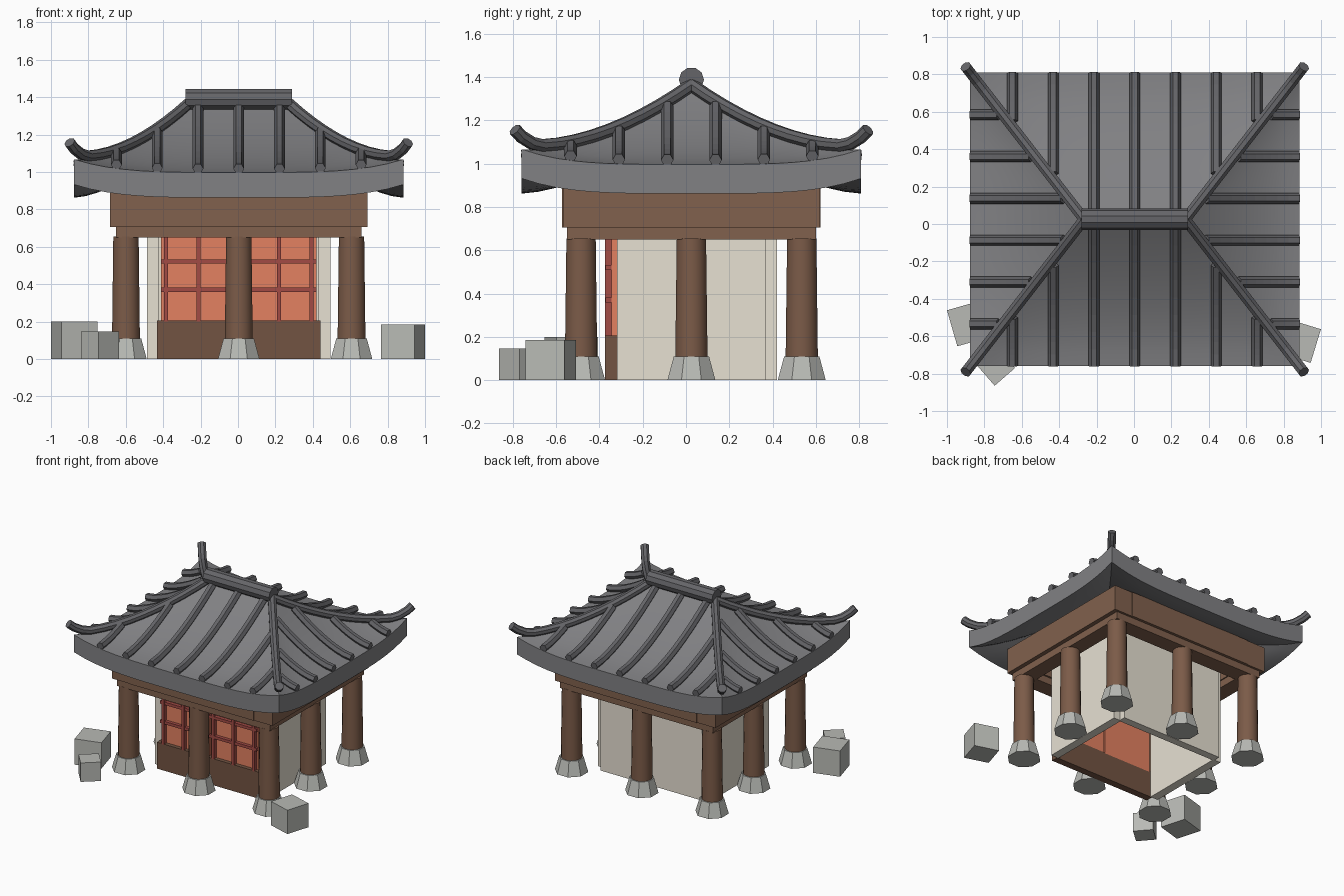
import bpy, bmesh
from math import cos, sin, pi, radians
from mathutils import Vector

if "Cube" in bpy.data.objects:
    bpy.data.objects.remove(bpy.data.objects["Cube"])

XC, YC = 0.004, 0.025            # building centre
RX, EX, EY = 0.27, 0.88, 0.785   # ridge half length, eave half sizes


def material(name, rgb):
    m = bpy.data.materials.new(name)
    m.diffuse_color = (*rgb, 1)
    m.use_nodes = True
    m.node_tree.nodes["Principled BSDF"].inputs["Base Color"].default_value = m.diffuse_color
    return m


TILE = material("roof_grey", (0.22, 0.22, 0.23))
RIB = material("rib_grey", (0.13, 0.13, 0.14))
WOOD = material("wood", (0.22, 0.12, 0.075))
COLUMN = material("column_wood", (0.20, 0.105, 0.065))
DARK = material("dark_wood", (0.17, 0.088, 0.055))
CREAM = material("plaster", (0.80, 0.75, 0.65))
PAPER = material("orange_paper", (0.77, 0.22, 0.12))
RED = material("red_lattice", (0.36, 0.07, 0.06))
STONE = material("stone", (0.48, 0.49, 0.46))


def finish(bm, name, mat, smooth=False):
    bmesh.ops.recalc_face_normals(bm, faces=bm.faces[:])
    me = bpy.data.meshes.new(name)
    bm.to_mesh(me)
    bm.free()
    me.materials.append(mat)
    ob = bpy.data.objects.new(name, me)
    bpy.context.collection.objects.link(ob)
    if smooth:
        bpy.ops.object.select_all(action='DESELECT')
        ob.select_set(True)
        bpy.context.view_layer.objects.active = ob
        bpy.ops.object.shade_smooth_by_angle(angle=radians(35))
    return ob


def box(name, x, y, z, mat, rot=0, centre=(XC, YC)):
    """Box from (min, max) ranges, turned about its own centre."""
    bm = bmesh.new()
    bmesh.ops.create_cube(bm, size=1)
    for v in bm.verts:
        v.co = Vector(((x[1] - x[0]) * v.co.x, (y[1] - y[0]) * v.co.y, (z[1] - z[0]) * v.co.z))
    ob = finish(bm, name, mat)
    ob.location = (sum(x) / 2 + centre[0], sum(y) / 2 + centre[1], sum(z) / 2)
    ob.rotation_euler.z = radians(rot)
    return ob


def cone(name, x, y, z0, z1, r0, r1, n, mat, smooth=False):
    bm = bmesh.new()
    bmesh.ops.create_cone(bm, cap_ends=True, segments=n, radius1=r0, radius2=r1, depth=z1 - z0)
    ob = finish(bm, name, mat, smooth)
    ob.location = (x + XC, y + YC, (z0 + z1) / 2)
    ob.rotation_euler.z = pi / n
    return ob


def tube(name, path, r, n, mat):
    """Sweep an n-gon along a path, closed at both ends."""
    bm = bmesh.new()
    path = [Vector(p) + Vector((XC, YC, 0)) for p in path]
    rings = []
    for i, p in enumerate(path):
        t = (path[min(i + 1, len(path) - 1)] - path[max(i - 1, 0)]).normalized()
        side = t.cross(Vector((0, 0, 1))).normalized()
        up = side.cross(t)
        rings.append([bm.verts.new(p + r * (cos(a) * up + sin(a) * side))
                      for a in [2 * pi * (k + 0.5) / n for k in range(n)]])
    for a, b in zip(rings, rings[1:]):
        for k in range(n):
            bm.faces.new((a[k], a[(k + 1) % n], b[(k + 1) % n], b[k]))
    bm.faces.new(rings[0])
    bm.faces.new(rings[-1])
    return finish(bm, name, mat)


def roof_point(side, s, t, lift=0):
    """side 0/1 = front/back, 2/3 = right/left; s across, t down from ridge to eave."""
    sign = -1 if side in (0, 3) else 1
    hx, hy = RX + (EX - RX) * t, EY * t
    z = 0.997 + 0.345 * max(0, 1 - t) ** 1.6 + 0.07 * t * t * abs(s) ** 4 + lift
    return Vector((s * hx, sign * hy, z)) if side < 2 else Vector((sign * hx, s * hy, z))


# columns on stone bases
for x in (-0.603, 0, 0.603):
    for y in (-0.51, 0, 0.51):
        if x or y:
            cone("column_base", x, y, 0, 0.11, 0.12, 0.088, 8, STONE)
            cone("column", x, y, 0.1, 0.655, 0.076, 0.069, 16, COLUMN, True)

# beams: lower and upper rings
for s in (-1, 1):
    def span(c, w):
        return (s * c - w / 2, s * c + w / 2)
    box("lower_beam", (-0.55, 0.55), span(0.513, 0.125), (0.65, 0.71), WOOD)
    box("lower_side_beam", span(0.596, 0.12), (-0.575, 0.575), (0.65, 0.71), WOOD)
    box("upper_beam", (-0.53, 0.53), span(0.517, 0.16), (0.705, 0.9), WOOD)
    box("upper_side_beam", span(0.608, 0.16), (-0.592, 0.592), (0.705, 0.9), WOOD)
    # side walls
    box("side_wall", span(0.458, 0.065), (-0.345, 0.345), (0, 0.85), CREAM)
    # window panels with lattice
    box("window_panel", span(0.21, 0.41), (-0.37, -0.345), (0.2, 0.72), PAPER)
    for x in (0.04, 0.215, 0.388):
        box("lattice_upright", span(x, 0.022), (-0.40, -0.37), (0.2, 0.72), RED)
    for z in (0.37, 0.52):
        box("lattice_rail", span(0.21, 0.41), (-0.396, -0.37), (z - 0.011, z + 0.011), RED)
box("back_wall", (-0.437, 0.437), (0.335, 0.395), (0, 0.85), CREAM)
box("door_base", (-0.437, 0.437), (-0.4, -0.345), (0, 0.205), DARK)
box("wall_above_windows", (-0.437, 0.437), (-0.395, -0.345), (0.72, 0.85), CREAM)

# roof shell: four curved slopes, thickened straight down
bm = bmesh.new()
NS, NT = 20, 10
for side in range(4):
    grid = [[bm.verts.new(roof_point(side, -1 + 2 * i / NS, j / NT) + Vector((XC, YC, 0)))
             for i in range(NS + 1)] for j in range(NT + 1)]
    for j in range(NT):
        for i in range(NS):
            bm.faces.new((grid[j][i], grid[j][i + 1], grid[j + 1][i + 1], grid[j + 1][i]))
bmesh.ops.remove_doubles(bm, verts=bm.verts[:], dist=1e-4)
bmesh.ops.recalc_face_normals(bm, faces=bm.faces[:])
res = bmesh.ops.extrude_face_region(bm, geom=bm.faces[:], use_keep_orig=True)
bmesh.ops.translate(bm, vec=(0, 0, -0.135),
                    verts=[g for g in res["geom"] if isinstance(g, bmesh.types.BMVert)])
finish(bm, "roof", TILE, True)

# tile ribs on every slope, starting just below the hips
for side in range(4):
    offsets = [0.218 * k for k in range(-3, 4)] if side < 2 else [0.2235 * (k + 0.5) for k in range(-3, 3)]
    for o in offsets:
        t0 = max(0, (abs(o) - RX) / (EX - RX)) if side < 2 else abs(o) / EY
        t0 += 0.04
        path = []
        for k in range(9):
            t = t0 + (1 - t0) * k / 8
            half = RX + (EX - RX) * t if side < 2 else EY * t
            path.append(roof_point(side, o / half, t, 0.02))
        tube("tile_rib", path, 0.029, 6, RIB)

# hip ridges with upturned ends
for sx in (-1, 1):
    for sy in (0, 1):
        path = [roof_point(sy, sx, 0.88 * k / 9, 0.022) for k in range(10)]
        path += [roof_point(sy, sx, t, z) for t, z in ((0.94, 0.033), (1.0, 0.058), (1.04, 0.085))]
        tube("hip_ridge", path, 0.031, 8, RIB)

# main ridge
tube("main_ridge", [(-0.285, 0, 1.388), (0.285, 0, 1.388)], 0.058, 10, RIB)

# loose stone blocks
for name, x, y, w, h, rot in (("left_rock", -0.876, -0.53, 0.2, 0.2, 16),
                              ("small_rock", -0.738, -0.763, 0.144, 0.147, 41),
                              ("right_rock", 0.882, -0.625, 0.188, 0.185, -17)):
    box(name, (x - w / 2, x + w / 2), (y - w / 2, y + w / 2), (0, h), STONE, rot, (0, 0))
